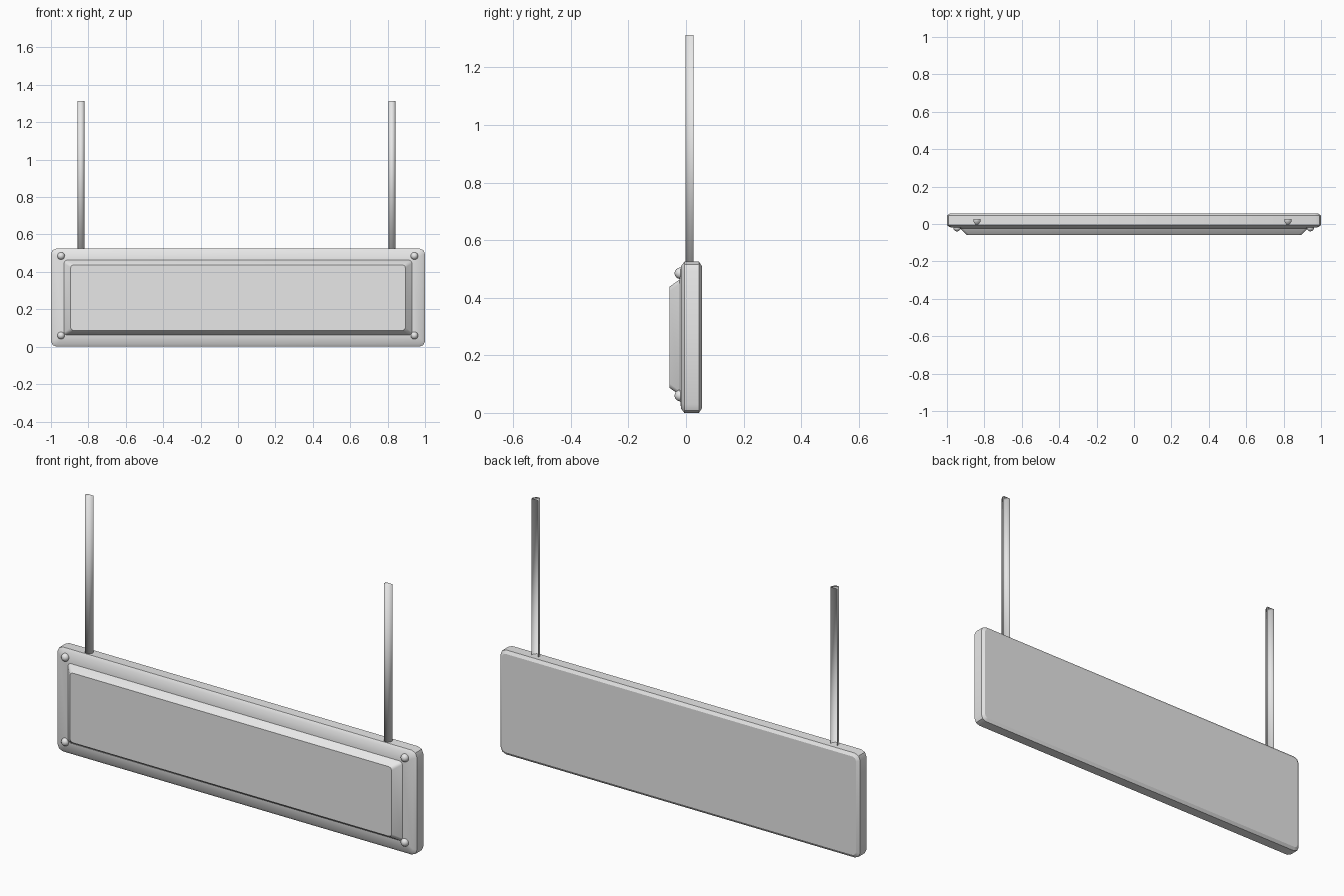
import bpy, bmesh, math
from mathutils import Matrix

cube = bpy.data.objects.get("Cube")
if cube:
    bpy.data.objects.remove(cube, do_unlink=True)

GREY = (0.8, 0.8, 0.8, 1)
metal = bpy.data.materials.new("light_grey")
metal.use_nodes = True
metal.diffuse_color = GREY
metal.node_tree.nodes["Principled BSDF"].inputs["Base Color"].default_value = GREY

MID_Z = 0.2625


def finish(bm, name, angle):
    """Turn the bmesh into a shaded, coloured object."""
    bmesh.ops.recalc_face_normals(bm, faces=bm.faces)
    mesh = bpy.data.meshes.new(name)
    bm.to_mesh(mesh)
    bm.free()
    mesh.materials.append(metal)
    obj = bpy.data.objects.new(name, mesh)
    bpy.context.collection.objects.link(obj)
    bpy.ops.object.select_all(action="DESELECT")
    obj.select_set(True)
    bpy.context.view_layer.objects.active = obj
    bpy.ops.object.shade_smooth_by_angle(angle=math.radians(angle))
    return obj


def rounded_ring(bm, y, half_w, half_h, radius, steps=3):
    """Rounded rectangle facing the front."""
    ring = []
    for k, (sx, sz) in enumerate([(1, 1), (-1, 1), (-1, -1), (1, -1)]):
        for i in range(steps):
            a = math.pi / 2 * (k + i / (steps - 1))
            x = sx * (half_w - radius) + radius * math.cos(a)
            z = MID_Z + sz * (half_h - radius) + radius * math.sin(a)
            ring.append(bm.verts.new((x, y, z)))
    return ring


def loft(name, sections):
    """Closed solid through a row of rounded rectangles."""
    bm = bmesh.new()
    rings = [rounded_ring(bm, *s) for s in sections]
    for a, b in zip(rings, rings[1:]):
        for i in range(len(a)):
            j = (i + 1) % len(a)
            bm.faces.new((a[i], a[j], b[j], b[i]))
    bm.faces.new(rings[0])
    bm.faces.new(rings[-1])
    return finish(bm, name, 30)


# Backing board with bevelled rim and a slightly sloping front border
loft("sign_board", [
    (0.055, 0.985, 0.2475, 0.02),
    (0.045, 1.0, 0.2625, 0.03),
    (-0.006, 1.0, 0.2625, 0.03),
    (-0.017, 0.985, 0.2475, 0.02),
    (-0.023, 0.93, 0.2, 0.01),
])

# Raised front panel with sloping sides
loft("raised_panel", [
    (-0.015, 0.932, 0.202, 0.015),
    (-0.023, 0.93, 0.2, 0.015),
    (-0.058, 0.895, 0.175, 0.015),
])

# Domed screws in the corners
for side, x in (("right", -0.946), ("left", 0.943)):
    for level, z in (("lower", 0.06), ("upper", 0.485)):
        bm = bmesh.new()
        bmesh.ops.create_uvsphere(bm, u_segments=12, v_segments=8, radius=0.02)
        bmesh.ops.transform(bm, verts=bm.verts, matrix=Matrix.Translation((x, -0.02, z)))
        finish(bm, f"{level}_{side}_screw", 60)

# Hanging rods: channels with an open back
CHANNEL = [(-0.019, 0.026), (-0.019, 0.013), (-0.009, -0.002),
           (0.009, -0.002), (0.019, 0.013), (0.019, 0.026)]
for side, x in (("right", -0.84), ("left", 0.823)):
    bm = bmesh.new()
    low, high = [[bm.verts.new((x + px, py, z)) for px, py in CHANNEL]
                 for z in (0.515, 1.313)]
    for i in range(len(CHANNEL) - 1):
        bm.faces.new((low[i], low[i + 1], high[i + 1], high[i]))
    bm.faces.new(low[::-1])
    bm.faces.new(high)
    finish(bm, f"{side}_hanging_rod", 180)
